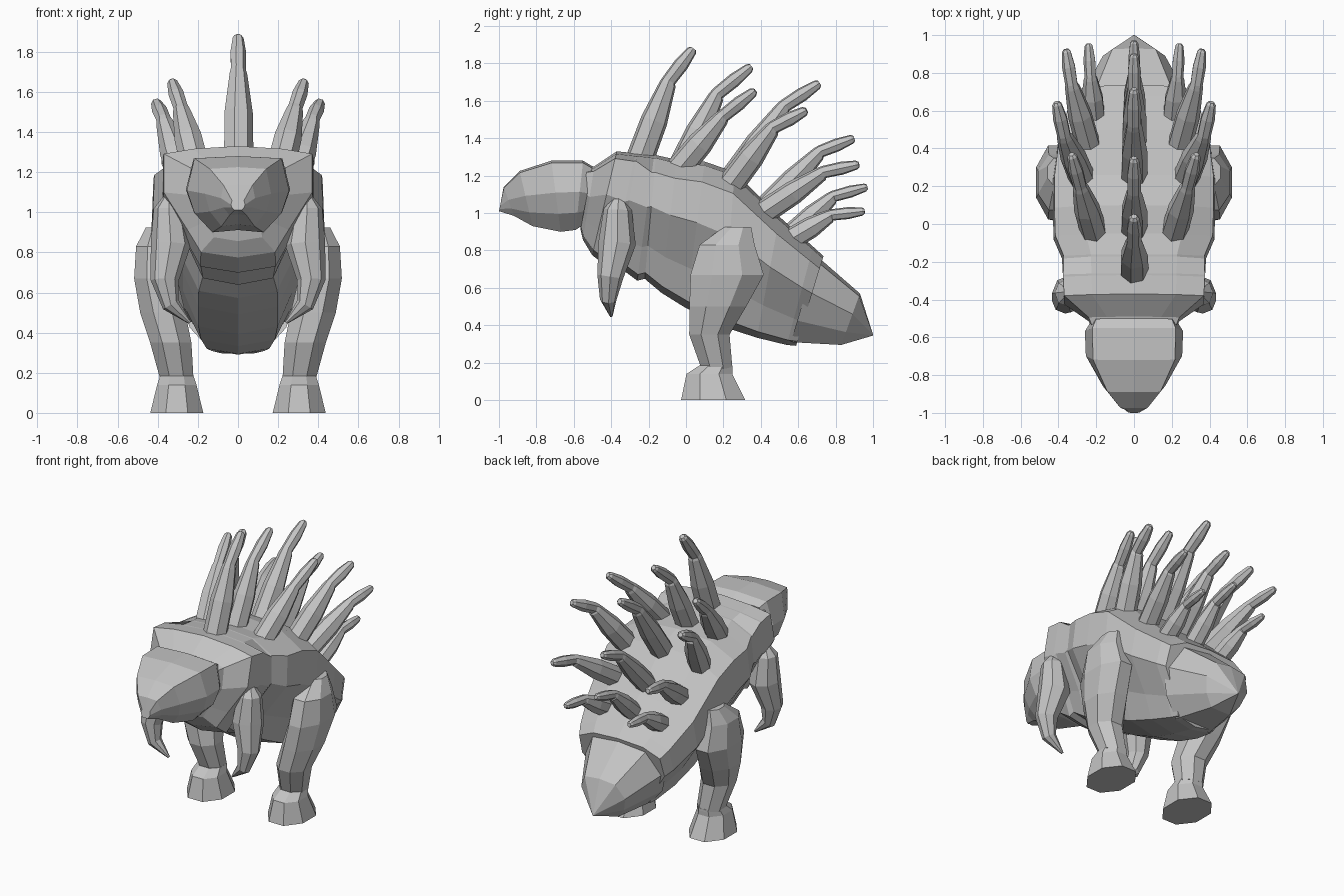
import bpy, bmesh, math
from mathutils import Vector

if "Cube" in bpy.data.objects:
    bpy.data.objects.remove(bpy.data.objects["Cube"])

grey = bpy.data.materials.new("stone grey")
grey.diffuse_color = (0.55, 0.55, 0.55, 1)
grey.use_nodes = True
grey.node_tree.nodes["Principled BSDF"].inputs["Base Color"].default_value = grey.diffuse_color


def loft(name, rings, mirror=False):
    """Skin equal-length rings of points, capping both ends."""
    bm = bmesh.new()
    vr = [[bm.verts.new(p) for p in r] for r in rings]
    n = len(rings[0])
    for a, b in zip(vr, vr[1:]):
        for i in range(n):
            j = (i + 1) % n
            bm.faces.new((a[i], a[j], b[j], b[i]))
    bm.faces.new(vr[0])
    bm.faces.new(vr[-1])
    bmesh.ops.remove_doubles(bm, verts=bm.verts, dist=0.0005)
    bmesh.ops.recalc_face_normals(bm, faces=bm.faces)
    me = bpy.data.meshes.new(name)
    bm.to_mesh(me)
    bm.free()
    me.materials.append(grey)
    ob = bpy.data.objects.new(name, me)
    bpy.context.collection.objects.link(ob)
    if mirror:
        ob.modifiers.new("mirror", 'MIRROR')
    return ob


def slab(top, bottom, w, section):
    """Symmetric cross-section hung between a top and a bottom (y, z) point."""
    def at(x, t):
        return (x * w, top[0] + (bottom[0] - top[0]) * t, top[1] + (bottom[1] - top[1]) * t)
    right = [at(x, t) for x, t in section]
    left = [at(-x, t) for x, t in reversed(section[1:-1])]
    return right + left


def oval(cx, cy, z, rx, ry, n=8):
    return [(cx + rx * math.cos(math.tau * (i + .5) / n) * 1.06,
             cy + ry * math.sin(math.tau * (i + .5) / n) * 1.06, z) for i in range(n)]


def tube(name, path, radii, n, mirror):
    """Tapered polygonal tube following a path."""
    pts = [Vector(p) for p in path]
    rings = []
    for i, (p, r) in enumerate(zip(pts, radii)):
        d = (pts[min(i + 1, len(pts) - 1)] - pts[max(i - 1, 0)]).normalized()
        side = Vector((1, 0, 0))
        side = (side - d * side.dot(d)).normalized()
        up = d.cross(side)
        rings.append([p + (side * math.cos(math.tau * k / n) + up * math.sin(math.tau * k / n)) * r
                      for k in range(n)])
    return loft(name, rings, mirror)


# Body: square shoulders, domed back, narrow belly with shallow ridges
SHOULDER = [(0, 0), (.6, .025), (1, .07), (1, .42), (.68, .76), (.5, .96), (0, 1.01)]
BODY = [(0, 0), (.6, .025), (.98, .14), (1, .42), (.64, .74), (.46, .96), (0, 1.01)]
loft("body", [slab(t, b, w, s) for t, b, w, s in [
    ((-.53, 1.24), (-.565, .92), .225, SHOULDER),
    ((-.49, 1.25), (-.55, .86), .24, SHOULDER),
    ((-.37, 1.33), (-.50, .78), .37, SHOULDER),
    ((-.27, 1.32), (-.40, .705), .375, SHOULDER),
    ((-.26, 1.32), (-.36, .72), .375, SHOULDER),
    ((-.17, 1.31), (-.26, .645), .38, BODY),
    ((-.16, 1.31), (-.22, .655), .38, BODY),
    ((-.05, 1.285), (-.13, .58), .425, BODY),
    ((.10, 1.275), (.00, .50), .43, BODY),
    ((.26, 1.22), (.20, .40), .43, BODY),
    ((.50, .98), (.38, .34), .40, BODY),
    ((.68, .82), (.54, .30), .34, BODY),
    ((.735, .77), (.59, .295), .31, BODY)]])

# Pointed tail
TAIL = [(0, 0), (.7, .05), (1, .4), (.8, .75), (.45, 1), (0, 1)]
loft("tail", [slab(t, b, w, TAIL) for t, b, w in [
    ((.70, .77), (.56, .31), .30),
    ((.93, .57), (.83, .295), .165),
    ((1.0, .35), (1.0, .345), .003)]])

# Head with blunt beak
HEAD = [(0, 0), (.85, .03), (1, .45), (.85, .75), (.5, 1), (0, .97)]
loft("head", [slab(t, b, w, HEAD) for t, b, w in [
    ((-.50, 1.25), (-.56, .93), .235),
    ((-.55, 1.28), (-.59, .91), .26),
    ((-.72, 1.28), (-.67, .90), .255),
    ((-.89, 1.225), (-.82, .93), .165),
    ((-.975, 1.14), (-.92, .985), .085),
    ((-.99, 1.06), (-1.0, 1.01), .035)]])

# Hind legs and feet
loft("leg", [oval(*r) for r in [
    (.40, .275, .925, .06, .075),
    (.41, .22, .83, .10, .15),
    (.41, .22, .67, .11, .20),
    (.375, .17, .50, .115, .155),
    (.335, .125, .35, .105, .11),
    (.305, .165, .17, .085, .085)]], True)
loft("foot", [oval(*r) for r in [
    (.305, .16, .185, .085, .09),
    (.305, .125, .14, .10, .125),
    (.305, .145, .0, .135, .175)]], True)

# Claw-like forearms curling inward
tube("forearm", [(.34, -.36, 1.08), (.345, -.365, 1.02), (.335, -.368, .84),
                 (.365, -.405, .66), (.335, -.415, .54), (.24, -.40, .45)],
     [.03, .075, .1, .07, .045, .008], 8, True)

# Back spines: base, knee, tip, thickness
SPINES = [
    ((0, -.25, 1.28), (0, -.09, 1.71), (0, .04, 1.88), 1.0),
    ((0, -.03, 1.24), (0, .17, 1.64), (0, .35, 1.785), .95),
    ((0, .24, 1.17), (0, .53, 1.575), (0, .715, 1.695), .95),
    ((0, .42, 1.02), (0, .72, 1.33), (0, .90, 1.4), .88),
    ((0, .57, .89), (0, .79, 1.09), (0, .97, 1.14), .8),
    ((.21, -.05, 1.22), (.285, .20, 1.52), (.33, .37, 1.655), .95),
    ((.27, .23, 1.14), (.37, .47, 1.46), (.41, .645, 1.55), .95),
    ((.24, .41, 1.00), (.33, .74, 1.22), (.36, .925, 1.26), .88),
    ((.21, .56, .86), (.23, .78, .99), (.24, .955, 1.01), .8)]
for base, knee, tip, s in SPINES:
    b, k, t = Vector(base), Vector(knee), Vector(tip)
    path = [b, b.lerp(k, .5), b.lerp(k, .95), k, k.lerp(t, .5), k.lerp(t, .93), t]
    tube("centre_spine" if b.x == 0 else "side_spine", path,
         [.077 * s, .074 * s, .046 * s, .039 * s, .041 * s, .028 * s, .016 * s], 7, b.x > 0)
